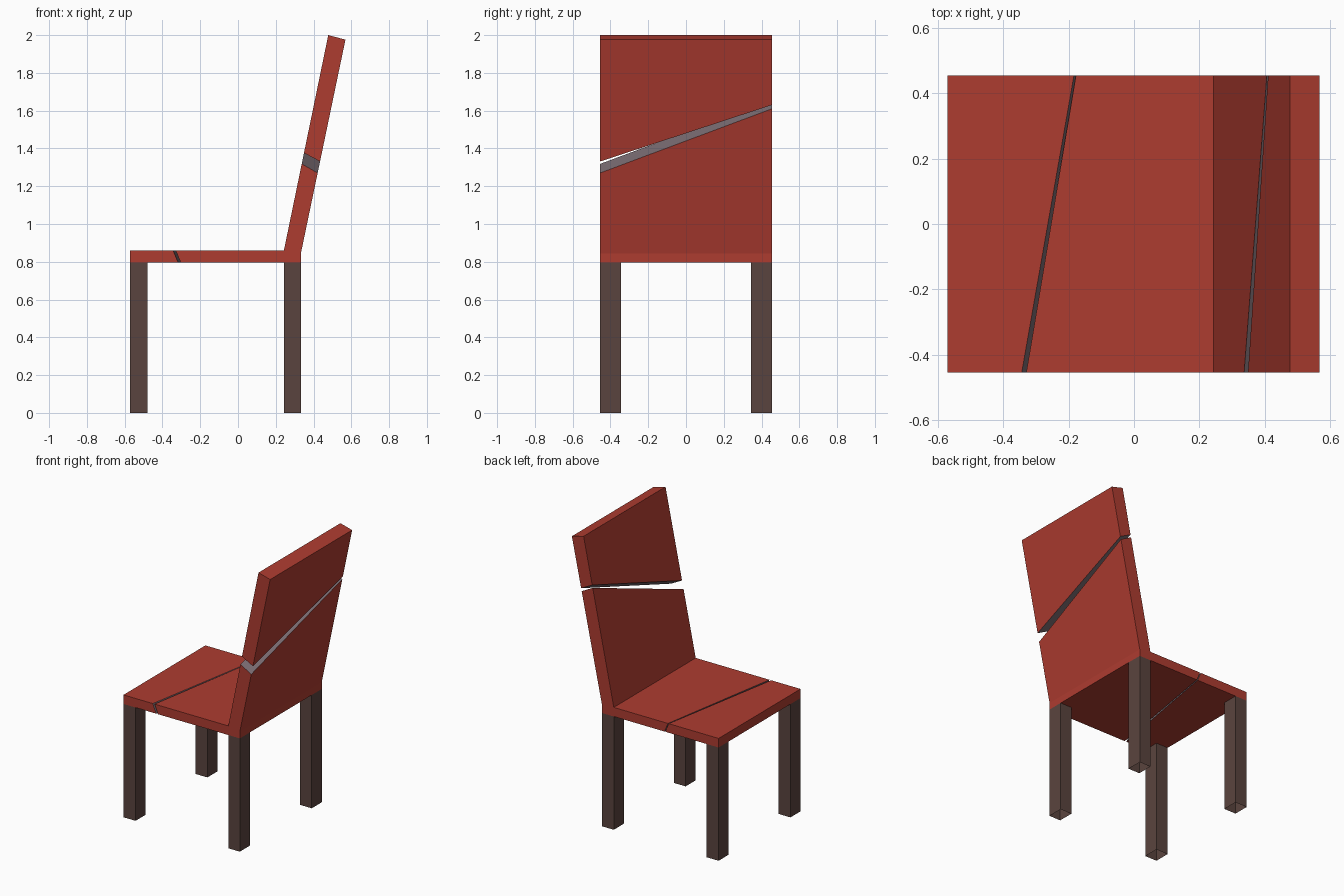
import bpy
import bmesh

if "Cube" in bpy.data.objects:
    bpy.data.objects.remove(bpy.data.objects["Cube"])


def material(name, rgb):
    lin = [((c / 255 + 0.055) / 1.055) ** 2.4 for c in rgb]
    m = bpy.data.materials.new(name)
    m.diffuse_color = (*lin, 1)
    m.use_nodes = True
    m.node_tree.nodes["Principled BSDF"].inputs["Base Color"].default_value = m.diffuse_color
    return m


RED = material("red", (174, 60, 48))
GREY = material("crack grey", (122, 108, 114))
BROWN = material("dark brown", (90, 68, 62))
HALF = 0.455                 # half the chair's width in y
Z0, Z1 = 0.796, 0.86         # seat underside and top


def loft(name, front, back, mats, grey=(), caps=True, y0=-HALF, y1=HALF):
    """Join an xz profile at y0 to one at y1; edges listed in grey get material 1."""
    bm = bmesh.new()
    a = [bm.verts.new((x, y0, z)) for x, z in front]
    b = [bm.verts.new((x, y1, z)) for x, z in back]
    n = len(a)
    for i in range(n):
        j = (i + 1) % n
        f = bm.faces.new((a[i], a[j], b[j], b[i]))
        f.material_index = 1 if i in grey else 0
    bm.faces.new(a[::-1])
    bm.faces.new(b)
    bmesh.ops.recalc_face_normals(bm, faces=bm.faces)
    if not caps:             # open bottom and hidden top
        bm.normal_update()
        bmesh.ops.delete(bm, geom=[f for f in bm.faces if abs(f.normal.z) > 0.9],
                         context='FACES_ONLY')
    me = bpy.data.meshes.new(name)
    bm.to_mesh(me)
    bm.free()
    for m in mats:
        me.materials.append(m)
    ob = bpy.data.objects.new(name, me)
    bpy.context.collection.objects.link(ob)
    return ob


def outer(z):                # rear face of the leaning back
    return (0.333 + 0.2085 * (z - 0.845), z)


def inner(z):                # sitting side of the leaning back
    return (0.243 + 0.206 * (z - 0.86), z)


# seat rear and lower backrest, one bent slab between the two cracks
def lower(zo, zi, xc):
    return [(0.333, Z0), (0.333, 0.845), outer(zo), inner(zi),
            (0.243, Z1), (xc, Z1), (xc + 0.027, Z0)]


loft("seat_and_lower_back", lower(1.27, 1.318, -0.33), lower(1.61, 1.656, -0.178),
     (RED, GREY), (2, 5))


# front part of the seat
def seat_front(xc):
    return [(-0.572, Z0), (xc + 0.027, Z0), (xc, Z1), (-0.572, Z1)]


loft("seat_front", seat_front(-0.344), seat_front(-0.184), (RED, GREY), (1,))


# upper part of the backrest
def upper(zo, zi):
    return [outer(zo), outer(1.976), inner(2.0), inner(zi)]


loft("upper_back", upper(1.331, 1.376), upper(1.63, 1.675), (RED, GREY), (3,))

# four square legs
for end, xa, xb in (("front", -0.572, -0.478), ("rear", 0.243, 0.333)):
    for side, ya, yb in (("near", -HALF, -0.343), ("far", 0.343, HALF)):
        p = [(xa, 0), (xb, 0), (xb, Z0), (xa, Z0)]
        loft(f"{end}_{side}_leg", p, p, (BROWN,), caps=False, y0=ya, y1=yb)
